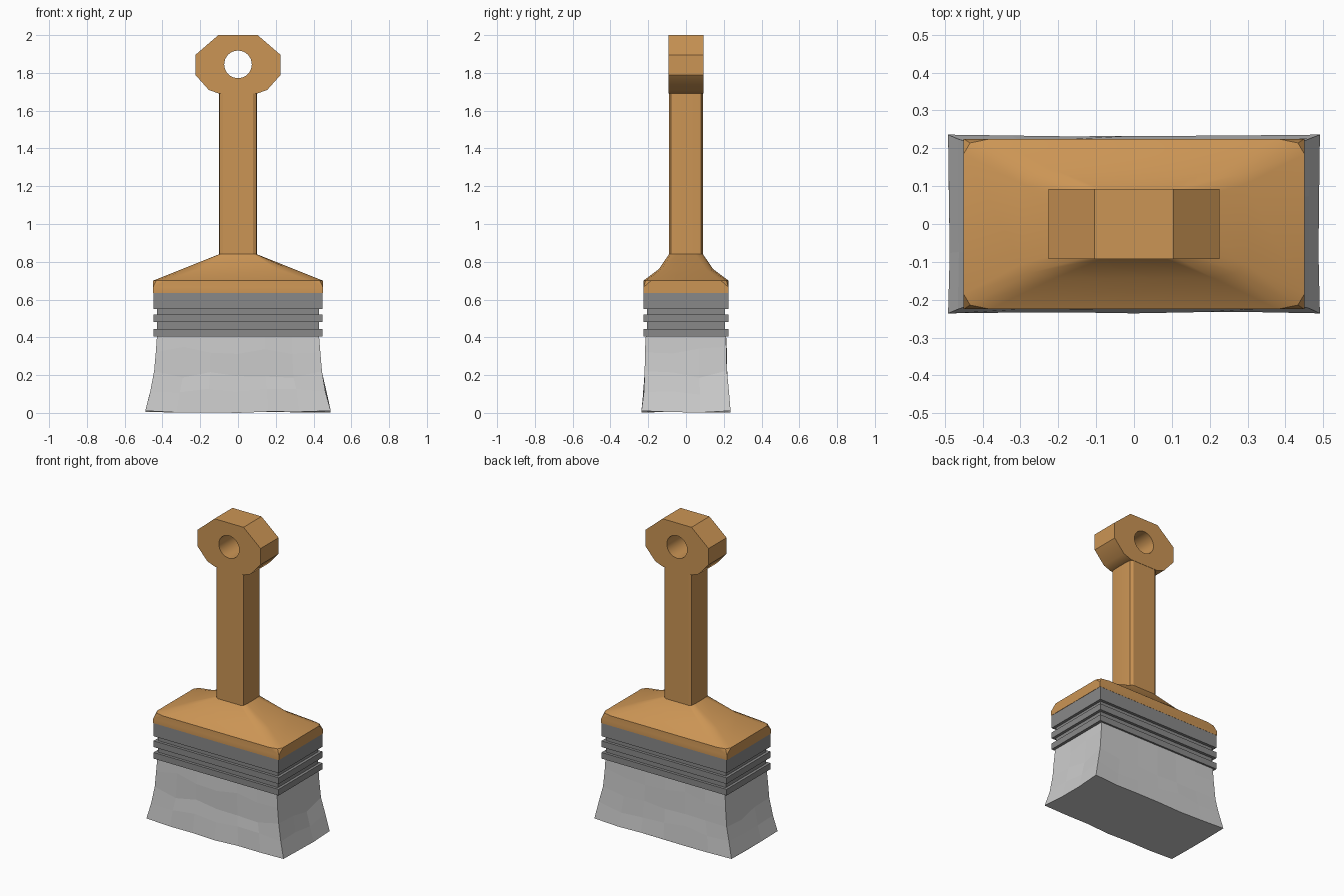
import bpy, bmesh, math, random

if "Cube" in bpy.data.objects:
    bpy.data.objects.remove(bpy.data.objects["Cube"])

random.seed(4)


def material(name, rgb):
    m = bpy.data.materials.new(name)
    m.diffuse_color = (*rgb, 1)
    m.use_nodes = True
    m.node_tree.nodes["Principled BSDF"].inputs["Base Color"].default_value = m.diffuse_color
    return m


wood = material("wood", (0.6, 0.3, 0.09))
metal = material("metal", (0.25, 0.25, 0.25))
hair = material("hair", (0.55, 0.55, 0.55))


def loft(name, rings, mat):
    """Skin a stack of equal-length rings and cap both ends."""
    bm = bmesh.new()
    vs = [[bm.verts.new(p) for p in r] for r in rings]
    n = len(rings[0])
    for a, b in zip(vs, vs[1:]):
        for i in range(n):
            j = (i + 1) % n
            bm.faces.new((a[i], a[j], b[j], b[i]))
    bm.faces.new(vs[0])
    bm.faces.new(vs[-1])
    bmesh.ops.remove_doubles(bm, verts=bm.verts, dist=1e-5)
    bmesh.ops.recalc_face_normals(bm, faces=bm.faces)
    me = bpy.data.meshes.new(name)
    bm.to_mesh(me)
    bm.free()
    me.materials.append(mat)
    ob = bpy.data.objects.new(name, me)
    bpy.context.collection.objects.link(ob)
    return ob


def activate(ob):
    bpy.ops.object.select_all(action='DESELECT')
    ob.select_set(True)
    bpy.context.view_layer.objects.active = ob


def smooth(ob):
    activate(ob)
    bpy.ops.object.shade_smooth_by_angle(angle=math.radians(30))


def rect(x, y, z):
    return [(x, y, z), (-x, y, z), (-x, -y, z), (x, -y, z)]


def cut_rect(corner, z):
    """Rectangle whose corners each have three points, mirrored from one."""
    ring = []
    for sx, sy in ((1, 1), (-1, 1), (-1, -1), (1, -1)):
        pts = corner if sx * sy > 0 else corner[::-1]
        ring += [(sx * x, sy * y, z) for x, y in pts]
    return ring


# Handle: block, shoulders and shaft in one skin
square = [(0.45, 0.225)] * 3
shaft = [(0.10, 0.05), (0.097, 0.08), (0.08, 0.09)]
handle = loft("handle", [
    cut_rect(square, 0.635),
    cut_rect(square, 0.665),
    cut_rect([(0.45, 0.185), (0.433, 0.214), (0.38, 0.225)], 0.70),
    cut_rect([(0.295, 0.105), (0.27, 0.128), (0.21, 0.143)], 0.762),
    cut_rect(shaft, 0.84),
    cut_rect(shaft, 1.69),
], wood)
smooth(handle)

# Hanging head: extruded outline with a round hole
half = [(0.10, 1.69), (0.155, 1.71), (0.226, 1.79), (0.226, 1.895), (0.104, 2.0)]
outline = half + [(-x, z) for x, z in reversed(half)]
head = loft("handle_head", [[(x, y, z) for x, z in outline] for y in (-0.092, 0.092)], wood)
circle = [(0.073 * math.cos(i * math.tau / 32), 1.845 + 0.073 * math.sin(i * math.tau / 32))
          for i in range(32)]
cutter = loft("hole_cutter", [[(x, y, z) for x, z in circle] for y in (-0.2, 0.2)], wood)
cutter.hide_render = True
mod = head.modifiers.new("hole", 'BOOLEAN')
mod.operation = 'DIFFERENCE'
mod.solver = 'EXACT'
mod.object = cutter
activate(head)
bpy.ops.object.modifier_apply(modifier="hole")
bpy.data.objects.remove(cutter)
smooth(head)

# Ferrule: stepped bands with two grooves
rings = []
for low, high, inset in ((0.405, 0.445, 0), (0.445, 0.48, 0.018), (0.48, 0.52, 0),
                         (0.52, 0.55, 0.018), (0.55, 0.637, 0)):
    for z in (low, high):
        rings.append(rect(0.448 - inset, 0.224 - inset, z))
loft("ferrule", rings, metal)

# Bristles: faceted, uneven rings flaring to the bottom
NX, NY = 6, 3
walk = ([(-1 + 2 * i / NX, -1) for i in range(NX)] + [(1, -1 + 2 * i / NY) for i in range(NY)]
        + [(1 - 2 * i / NX, 1) for i in range(NX)] + [(-1, 1 - 2 * i / NY) for i in range(NY)])
levels = ((0.005, 0.485, 0.23), (0.11, 0.462, 0.222), (0.205, 0.44, 0.214),
          (0.33, 0.431, 0.213), (0.42, 0.428, 0.212))
rings = []
for k, (z, hx, hy) in enumerate(levels):
    ring = []
    for u, v in walk:
        w = 0 if k == 4 else 0.005
        corner = abs(u * v) == 1
        dz = (0.006 if corner else random.uniform(-0.004, 0.002)) if k == 0 \
            else random.uniform(-0.02, 0.02) * (k < 4)
        grow = 0.006 if corner and k == 0 else random.uniform(-w, w)
        x = u * hx + (math.copysign(grow, u) if abs(u) == 1 else 0)
        y = v * hy + (math.copysign(grow, v) if abs(v) == 1 else 0)
        ring.append((x, y, max(0, z + dz)))
    rings.append(ring)
rings[0][NX // 2] = (0, -0.236, 0)
loft("bristles", rings, hair)
